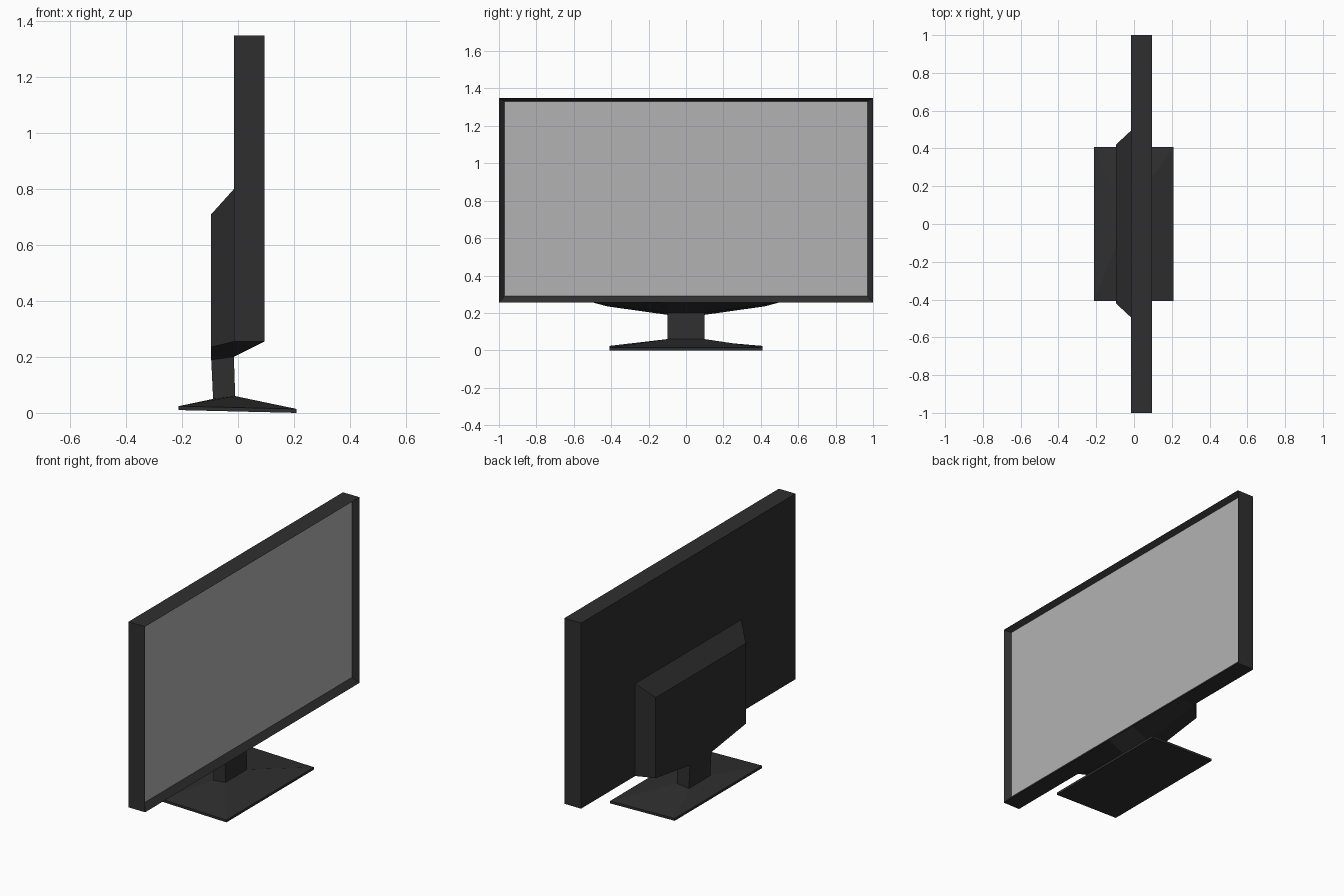
import bpy, bmesh

if "Cube" in bpy.data.objects:
    bpy.data.objects.remove(bpy.data.objects["Cube"])


def material(name, value):
    m = bpy.data.materials.new(name)
    m.diffuse_color = (value, value, value, 1)
    m.use_nodes = True
    m.node_tree.nodes["Principled BSDF"].inputs["Base Color"].default_value = m.diffuse_color
    return m


DARK = material("dark_plastic", 0.028)
GREY = material("screen_grey", 0.45)


def loft(name, rings, mat, cap_start=True, cap_end=True):
    """Skin a list of equal-length point rings, with optional end caps."""
    bm = bmesh.new()
    loops = [[bm.verts.new(p) for p in ring] for ring in rings]
    n = len(loops[0])
    for a, b in zip(loops, loops[1:]):
        for i in range(n):
            j = (i + 1) % n
            bm.faces.new((a[i], a[j], b[j], b[i]))
    if cap_start:
        bm.faces.new(loops[0][::-1])
    if cap_end:
        bm.faces.new(loops[-1])
    if len(rings) > 1:
        bmesh.ops.recalc_face_normals(bm, faces=bm.faces)
    me = bpy.data.meshes.new(name)
    bm.to_mesh(me)
    bm.free()
    ob = bpy.data.objects.new(name, me)
    bpy.context.collection.objects.link(ob)
    me.materials.append(mat)
    return ob


def upright(x, half, z0, z1):
    """Rectangle in the y-z plane."""
    return [(x, -half, z0), (x, half, z0), (x, half, z1), (x, -half, z1)]


def flat(x0, x1, half, z0, z1):
    """Rectangle seen from above, z running from z0 at x0 to z1 at x1."""
    return [(x0, -half, z0), (x1, -half, z1), (x1, half, z1), (x0, half, z0)]


def housing_ring(x, half, top, low, bottom):
    """Rectangle with a shallow keel along its lower edge."""
    return [(x, -half, top), (x, -half, low), (x, -0.1, bottom),
            (x, 0.1, bottom), (x, half, low), (x, half, top)]


BACK, FRONT, SCREEN = -0.015, 0.094, 0.064

# panel shell with bezel sloping in to the screen
loft("panel_frame", [upright(BACK, 1, 0.255, 1.35),
                     upright(FRONT, 1, 0.255, 1.35),
                     upright(SCREEN, 0.97, 0.29, 1.33)], DARK, cap_end=False)
loft("screen", [upright(SCREEN, 0.97, 0.29, 1.33)], GREY, cap_start=False)

# rear electronics housing, chamfered on top and sides
loft("rear_housing", [housing_ring(-0.096, 0.42, 0.71, 0.235, 0.19),
                      housing_ring(BACK, 0.495, 0.80, 0.255, 0.20)], DARK)

# sloping underside from the housing to the front edge of the panel
loft("underside_keel", [housing_ring(BACK, 0.495, 0.80, 0.255, 0.20)[1:5],
                        housing_ring(FRONT, 0.495, 0.80, 0.255, 0.255)[1:5]],
     DARK, cap_start=False, cap_end=False)

# stand neck
loft("stand_neck", [flat(-0.089, -0.01, 0.1, 0.05, 0.06),
                    flat(-0.096, BACK, 0.1, 0.195, 0.205)], DARK)

# stand foot: thin slab rising to the neck
loft("stand_foot", [flat(-0.212, 0.21, 0.408, 0.01, 0.0),
                    flat(-0.212, 0.21, 0.408, 0.024, 0.014),
                    flat(-0.089, -0.01, 0.1, 0.05, 0.06)], DARK)
